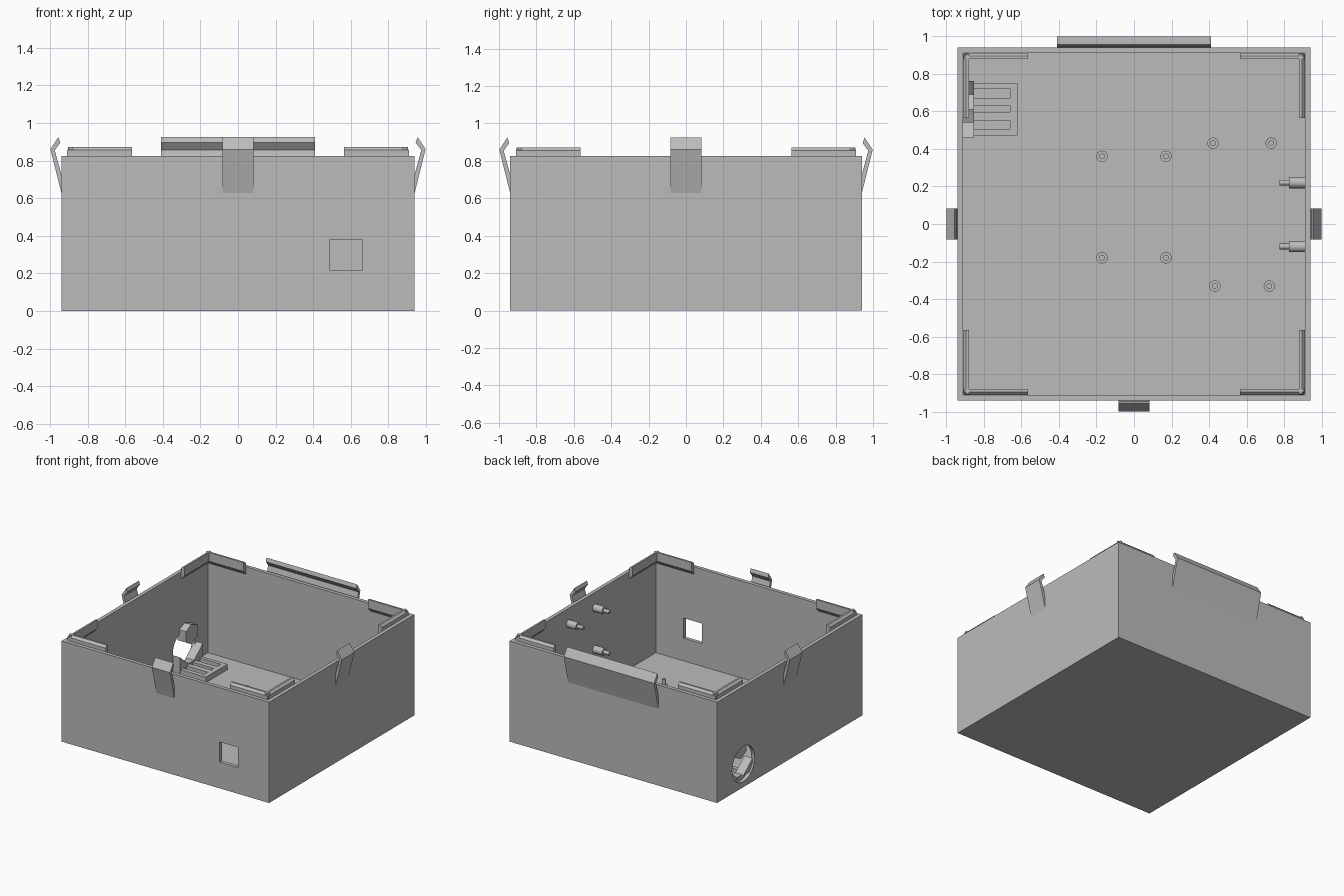
import bpy, bmesh
from math import pi, cos, sin
from mathutils import Matrix

cube = bpy.data.objects.get("Cube")
if cube:
    bpy.data.objects.remove(cube, do_unlink=True)

grey = bpy.data.materials.new("plain grey plastic")
grey.use_nodes = True
COLOUR = (0.5, 0.5, 0.5, 1)
grey.diffuse_color = COLOUR
grey.node_tree.nodes["Principled BSDF"].inputs["Base Color"].default_value = COLOUR

HALF, INNER, RIM, FLOOR = 0.94, 0.91, 0.825, 0.03


def finish(name, bm):
    bmesh.ops.recalc_face_normals(bm, faces=bm.faces)
    mesh = bpy.data.meshes.new(name)
    bm.to_mesh(mesh)
    bm.free()
    mesh.materials.append(grey)
    ob = bpy.data.objects.new(name, mesh)
    bpy.context.collection.objects.link(ob)
    return ob


def box(name, x, y, z):
    """Box from (low, high) ranges."""
    bm = bmesh.new()
    bmesh.ops.create_cube(bm, size=1)
    for v in bm.verts:
        v.co = [r[0] + (c + 0.5) * (r[1] - r[0]) for r, c in zip((x, y, z), v.co)]
    return finish(name, bm)


def side_prism(name, profile, y0, y1, angle):
    """Extrude an (outward, up) profile along a wall, then turn it to that wall."""
    bm = bmesh.new()
    face = bm.faces.new([bm.verts.new((o, y0, z)) for o, z in profile])
    ext = bmesh.ops.extrude_face_region(bm, geom=[face])["geom"]
    moved = [g for g in ext if isinstance(g, bmesh.types.BMVert)]
    bmesh.ops.translate(bm, verts=moved, vec=(0, y1 - y0, 0))
    bmesh.ops.rotate(bm, verts=bm.verts, matrix=Matrix.Rotation(angle, 3, "Z"))
    return finish(name, bm)


def peg(name, matrix):
    """Stepped round post: wide foot and thin pin, rising along local z."""
    bm = bmesh.new()
    n = 24
    rings = []
    for r, z in ((0.03, -0.01), (0.03, 0.085), (0.015, 0.085), (0.015, 0.135)):
        rings.append([bm.verts.new((r * cos(2 * pi * i / n), r * sin(2 * pi * i / n), z))
                      for i in range(n)])
    for a, b in zip(rings, rings[1:]):
        for i in range(n):
            j = (i + 1) % n
            bm.faces.new((a[i], a[j], b[j], b[i]))
    bm.faces.new(rings[0])
    bm.faces.new(rings[-1])
    bm.transform(matrix)
    ob = finish(name, bm)
    smooth(ob)


def smooth(ob):
    bpy.ops.object.select_all(action="DESELECT")
    ob.select_set(True)
    bpy.context.view_layer.objects.active = ob
    bpy.ops.object.shade_smooth_by_angle(angle=0.6)


def cut(ob, cutter):
    cutter.hide_render = True
    mod = ob.modifiers.new("cut", "BOOLEAN")
    mod.operation, mod.solver, mod.object = "DIFFERENCE", "EXACT", cutter
    bpy.context.view_layer.objects.active = ob
    bpy.ops.object.modifier_apply(modifier=mod.name)
    bpy.data.objects.remove(cutter, do_unlink=True)


# Open case with front window and round cable hole in the -x wall
case = box("case", (-HALF, HALF), (-HALF, HALF), (0, RIM))
cut(case, box("cavity_cutter", (-INNER, INNER), (-INNER, INNER), (FLOOR, 1)))
cut(case, box("window_cutter", (0.49, 0.66), (-1, -0.85), (0.215, 0.38)))
bm = bmesh.new()
bmesh.ops.create_cone(bm, cap_ends=True, segments=32, radius1=0.145, radius2=0.145, depth=0.12)
bm.transform(Matrix.Translation((-0.925, 0.6, 0.19)) @ Matrix.Rotation(pi / 2, 4, "Y"))
cut(case, finish("cable_hole_cutter", bm))

# Snap clips on the four walls, the back one wide
clip = [(0.938, 0.62), (0.998, 0.86), (0.955, 0.925), (0.945, 0.895),
        (0.975, 0.855), (0.938, 0.72)]
for name, angle, w in (("right_wall_clip", 0, 0.082), ("back_clip", pi / 2, 0.41),
                       ("left_wall_clip", pi, 0.082), ("front_clip", -pi / 2, 0.082)):
    side_prism(name, clip, -w, w, angle)

# Lid locating tabs meeting in each corner
tab = [(INNER, 0.765), (INNER, 0.855), (0.893, 0.872), (0.878, 0.872), (0.878, 0.80)]
for k in range(4):
    side_prism("corner_tab", tab, 0.563, 0.905, k * pi / 2)
    side_prism("corner_tab", tab, -0.905, -0.563, k * pi / 2)

# Board posts on the floor
for x, y in ((-0.17, 0.36), (0.17, 0.36), (-0.17, -0.18), (0.17, -0.18),
             (0.42, 0.43), (0.73, 0.43), (0.43, -0.33), (0.72, -0.33)):
    peg("floor_post", Matrix.Translation((x, y, FLOOR)))

# Board posts on the +x wall
for y in (0.22, -0.12):
    for z in (0.36, 0.70):
        peg("wall_post", Matrix.Translation((INNER, y, z)) @ Matrix.Rotation(-pi / 2, 4, "Y"))

# Slotted cable tray on the floor
tray = box("cable_tray", (-0.85, -0.62), (0.47, 0.75), (FLOOR - 0.01, 0.075))
for y0, y1 in ((0.505, 0.55), (0.595, 0.63), (0.67, 0.72)):
    cut(tray, box("slot_cutter", (-0.86, -0.66), (y0, y1), (FLOOR, 0.1)))

# Cable clamp behind the hole: lower ledge, sloped cheeks and upper jaw
box("clamp_ledge", (-INNER, -0.85), (0.46, 0.76), (FLOOR - 0.01, 0.085))


def clamp_part(name, outline):
    """Extrude a (y, z) outline through the clamp's depth."""
    bm = bmesh.new()
    face = bm.faces.new([bm.verts.new((-0.925, y, z)) for y, z in outline])
    ext = bmesh.ops.extrude_face_region(bm, geom=[face])["geom"]
    bmesh.ops.translate(bm, vec=(0.075, 0, 0),
                        verts=[g for g in ext if isinstance(g, bmesh.types.BMVert)])
    finish(name, bm)


clamp_part("clamp_upper_jaw", [(0.54, 0.27), (0.61, 0.23), (0.69, 0.27), (0.69, 0.36),
                               (0.61, 0.39), (0.54, 0.36)])
clamp_part("clamp_near_cheek", [(0.46, 0.08), (0.58, 0.08), (0.46, 0.18)])
clamp_part("clamp_far_cheek", [(0.76, 0.08), (0.64, 0.08), (0.76, 0.18)])
